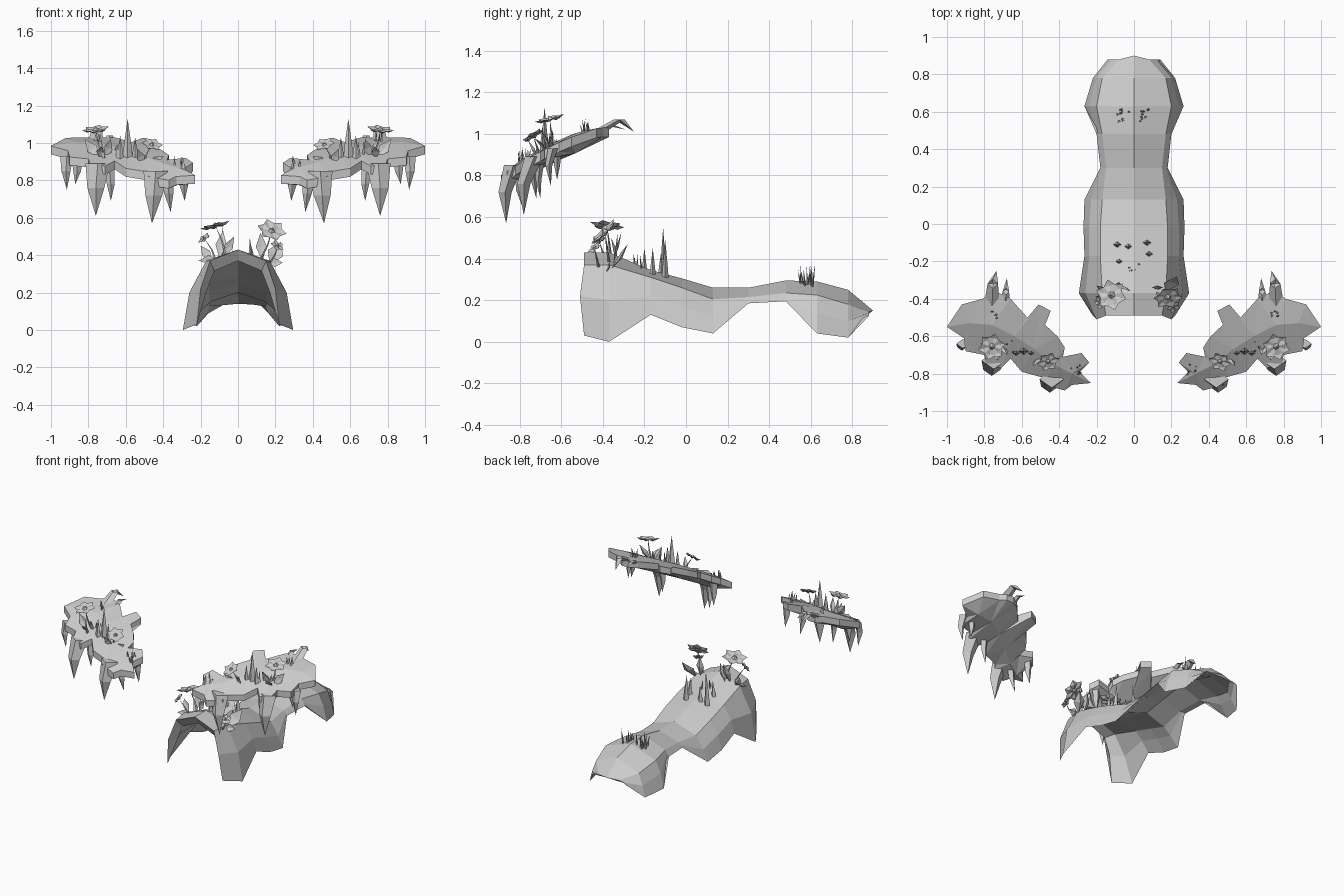
import bpy, bmesh, math, random
from mathutils import Vector as V

if "Cube" in bpy.data.objects:
    bpy.data.objects.remove(bpy.data.objects["Cube"])

random.seed(4)
grey = bpy.data.materials.new("stone_grey")
grey.diffuse_color = (0.6, 0.6, 0.6, 1)
grey.use_nodes = True
grey.node_tree.nodes["Principled BSDF"].inputs["Base Color"].default_value = grey.diffuse_color


def finish(name, bm, side=1):
    """Mirror to the wanted side and turn the mesh into an object."""
    for v in bm.verts:
        v.co.x *= side
    bmesh.ops.recalc_face_normals(bm, faces=bm.faces[:])
    me = bpy.data.meshes.new(name)
    bm.to_mesh(me)
    bm.free()
    me.materials.append(grey)
    ob = bpy.data.objects.new(name, me)
    bpy.context.collection.objects.link(ob)
    return ob


def spike(bm, path, wx, wy, sides=4):
    """Tapering spike: rings along the path, closing in a point."""
    rings = []
    n = len(path) - 1
    for i, p in enumerate(path[:-1]):
        k = 1 - 0.6 * i / n
        rings.append([bm.verts.new(V(p) + V((wx * k * math.cos(a), wy * k * math.sin(a), 0)))
                      for a in (math.tau * j / sides for j in range(sides))])
    tip = bm.verts.new(path[-1])
    bm.faces.new(rings[0])
    for j in range(sides):
        k = (j + 1) % sides
        for a, b in zip(rings, rings[1:]):
            bm.faces.new((a[j], a[k], b[k], b[j]))
        bm.faces.new((rings[-1][j], rings[-1][k], tip))


def leaf(bm, base, tip, width, up=(0, 0, 1), fold=0.25, at=0.5):
    """Pointed leaf with a folded midrib."""
    base, tip = V(base), V(tip)
    d = tip - base
    side = d.cross(V(up))
    if side.length < 1e-4:
        side = V((1, 0, 0))
    side.normalize()
    n = side.cross(d).normalized()
    m = base + d * at
    b, t = bm.verts.new(base), bm.verts.new(tip)
    l, r = bm.verts.new(m + side * width), bm.verts.new(m - side * width)
    c, u = bm.verts.new(m - n * width * fold), bm.verts.new(m - n * (width * fold + 0.004))
    for f in ((b, l, c), (l, t, c), (t, r, c), (r, b, c), (b, u, l), (l, u, t), (t, u, r), (r, u, b)):
        bm.faces.new(f)


def flower(bm, base, centre, normal, r, petals=6):
    """Thin stem, ring of petals and a small bud."""
    base, c, n = V(base), V(centre), V(normal).normalized()
    spike(bm, [base, (base + c) / 2 + V((0.008, 0, 0)), c], 0.008, 0.008, 3)
    x = n.orthogonal().normalized()
    y = n.cross(x)
    for i in range(petals):
        a = math.tau * i / petals
        d = x * math.cos(a) + y * math.sin(a)
        leaf(bm, c, c + d * r + n * 0.1 * r, r * 0.38, n, 0.3, 0.6)
    ring = [bm.verts.new(c + 0.25 * r * (x * math.cos(a) + y * math.sin(a)))
            for a in (math.tau * i / 5 for i in range(5))]
    top, low = bm.verts.new(c + n * 0.25 * r), bm.verts.new(c - n * 0.15 * r)
    for i in range(5):
        bm.faces.new((ring[i], ring[i - 1], top))
        bm.faces.new((ring[i], ring[i - 1], low))


def grass(bm, centre, spread, count, height):
    """Loose tuft of narrow blades."""
    for _ in range(count):
        p = V(centre) + V((random.uniform(-1, 1) * spread, random.uniform(-1, 1) * spread, -0.01))
        h = height * random.uniform(0.55, 1)
        q = p + V((random.uniform(-.015, .015), random.uniform(-.015, .015), h))
        spike(bm, [p, p + (q - p) * 0.4, q], 0.009, 0.006, 3)


# Back shell: y, ridge z, crease x z, flank x z, hem x z
sections = [
    (-.49, .43, .15, .37, .20, .22, .22, .03), (-.37, .43, .17, .37, .26, .20, .295, .0),
    (-.17, .345, .18, .31, .24, .22, .265, .13), (-.02, .305, .18, .26, .24, .17, .27, .07),
    (.13, .26, .17, .205, .23, .12, .265, .04), (.30, .26, .15, .215, .17, .20, .18, .185),
    (.48, .295, .17, .235, .185, .21, .20, .195), (.63, .29, .20, .225, .24, .14, .265, .04),
    (.78, .25, .17, .18, .20, .10, .22, .02), (.88, .15, .08, .145, .12, .14, .14, .125)]
bm = bmesh.new()
rows = []
for y, zt, xc, zc, xm, zm, xb, zb in sections:
    t = min(0.06, (zt - zb) * 0.4)
    iy = y + 0.04 if y < -.4 else y
    hem = [(xb, y, zb)]
    outer = [(xm, y - 0.02 * (y < -.4), zm), (xc, y, zc), (0, y + 0.02 * (y > .8), zt)]
    inner = [(0, iy, zt - t), (xc - t * .4, iy, zc - t * .9), (xm - t * .5, iy, zm - t * .3)]
    flip = lambda ps: [(-a, b, c) for a, b, c in ps]
    ring = hem + outer + flip(outer[:2][::-1]) + flip(hem) + flip(inner[1:][::-1]) + inner
    rows.append([bm.verts.new(p) for p in ring])
for a, b in zip(rows, rows[1:]):
    for i in range(len(a)):
        bm.faces.new((a[i - 1], a[i], b[i], b[i - 1]))
for r in (rows[0], rows[-1]):
    for i in range(3):                      # rim strips on both ends
        lo, hi = (r[-i] if i else r[0]), r[-i - 1]
        bm.faces.new([v for v in dict.fromkeys((lo, r[i], r[i + 1], hi))])
        lo, hi = r[6 + i], r[7 + i]
        bm.faces.new([v for v in dict.fromkeys((lo, r[6 - i], r[5 - i], hi))])
finish("back_shell", bm)

# Plants on the back shell
bm = bmesh.new()
flower(bm, (-.07, -.36, .40), (-.12, -.38, .555), (-.25, .1, 1), .085)
flower(bm, (.12, -.37, .38), (.18, -.39, .53), (.2, -.7, .7), .08)
flower(bm, (.17, -.42, .36), (.21, -.44, .45), (.4, -.6, .7), .04, 5)
flower(bm, (-.12, -.38, .37), (-.18, -.42, .49), (-.6, -.4, .7), .04, 5)
finish("shell_flowers", bm)
bm = bmesh.new()
for b, t, w in [((.13, -.35, .37), (.12, -.33, .52), .03), ((.17, -.36, .35), (.23, -.28, .47), .045),
                ((.15, -.38, .36), (.24, -.37, .36), .025), ((-.1, -.36, .38), (-.08, -.31, .53), .03),
                ((-.1, -.37, .38), (-.21, -.39, .37), .025), ((-.08, -.33, .39), (-.02, -.36, .50), .025),
                ((-.14, -.36, .37), (-.2, -.33, .45), .025)]:
    leaf(bm, b, t, w, (0, -1, .3))
for x, y, h in [(-.09, -.11, .22), (.07, -.10, .16), (.08, -.16, .12), (-.08, -.2, .12), (-.03, -.12, .10)]:
    spike(bm, [(x, y, .31), (x, y, .31 + h * .4), (x * .9, y, .33 + h)], .022, .016)
finish("shell_leaves", bm)
bm = bmesh.new()
grass(bm, (-.06, .58, .27), .035, 8, .12)
grass(bm, (.06, .58, .27), .035, 8, .12)
grass(bm, (0, -.22, .35), .03, 5, .09)
finish("shell_grass", bm)


# Shoulder plates
def slope(y):
    d = max(0, -.42 - y)
    return 1.03 - .3 * d - .4 * d * d


outline = [(1.0, -.55), (.92, -.43), (.81, -.40), (.77, -.37), (.72, -.37), (.66, -.40), (.57, -.50),
           (.51, -.43), (.445, -.465), (.485, -.53), (.41, -.60), (.37, -.66), (.38, -.71), (.28, -.69),
           (.24, -.74), (.29, -.79), (.23, -.85), (.33, -.86), (.37, -.89), (.48, -.86), (.49, -.82),
           (.60, -.79), (.66, -.72), (.71, -.77), (.79, -.75), (.80, -.70), (.90, -.68), (.91, -.61)]
spine = [(.88, -.53), (.76, -.54), (.64, -.60), (.53, -.67), (.43, -.75), (.33, -.80)]
drips = [((.915, -.64, .93), (.92, -.66, .85), (.915, -.65, .75), .035),
         ((.75, -.73, .89), (.76, -.78, .76), (.76, -.78, .61), .065),
         ((.69, -.70, .88), (.68, -.71, .78), (.68, -.70, .69), .03),
         ((.44, -.83, .85), (.45, -.87, .72), (.46, -.865, .57), .065),
         ((.38, -.80, .84), (.37, -.80, .73), (.36, -.78, .63), .035),
         ((.29, -.73, .89), (.29, -.73, .78), (.285, -.72, .69), .035),
         ((.86, -.62, .93), (.86, -.62, .85), (.87, -.62, .78), .03)]

for side, word in ((-1, "right"), (1, "left")):
    bm = bmesh.new()
    near = [min(range(len(spine)), key=lambda k: (V(spine[k]) - V(p)).length) for p in outline]
    rims = []
    for dz, bulge in ((0, .012), (-.045, -.04)):
        rim = [bm.verts.new((x, y, slope(y) + dz)) for x, y in outline]
        mid = [bm.verts.new((x, y, slope(y) + dz + bulge)) for x, y in spine]
        rims.append(rim)
        for i in range(len(rim)):
            a, b = near[i - 1], near[i]
            step = 1 if b >= a else -1
            for k in range(a, b, step):
                bm.faces.new((rim[i - 1], mid[k], mid[k + step]))
            bm.faces.new((rim[i - 1], rim[i], mid[b]))
    for i in range(len(outline)):
        bm.faces.new((rims[0][i - 1], rims[0][i], rims[1][i], rims[1][i - 1]))
    finish(word + "_shoulder_plate", bm, side)

    # hanging drips and rear hooks
    bm = bmesh.new()
    for a, b, c, w in drips:
        spike(bm, [a, b, c], w, w * .7)
    spike(bm, [(.76, -.42, 1.01), (.755, -.32, 1.07), (.735, -.25, 1.01)], .04, .035)
    spike(bm, [(.69, -.42, 1.01), (.685, -.36, 1.04), (.68, -.29, 1.02)], .025, .03)
    finish(word + "_drips", bm, side)

    # plants on the plate
    bm = bmesh.new()
    flower(bm, (.72, -.64, .93), (.76, -.655, 1.07), (.1, -.25, 1), .075)
    flower(bm, (.50, -.70, .89), (.46, -.735, .99), (-.2, -.5, .8), .06)
    finish(word + "_flowers", bm, side)
    bm = bmesh.new()
    for x, y, h, w in [(.59, -.68, .23, .03), (.63, -.69, .14, .022), (.55, -.69, .13, .02)]:
        spike(bm, [(x, y, .89), (x, y, .9 + h * .35), (x, y, .9 + h)], w, w * .7)
    for b, t, w in [((.71, -.65, .92), (.68, -.70, 1.02), .025), ((.74, -.66, .92), (.82, -.64, 1.02), .03),
                    ((.74, -.67, .92), (.73, -.73, .98), .025), ((.50, -.71, .88), (.54, -.76, .97), .022),
                    ((.48, -.72, .88), (.40, -.72, .93), .022)]:
        leaf(bm, b, t, w, (0, -1, .3))
    finish(word + "_leaves", bm, side)
    bm = bmesh.new()
    grass(bm, (.75, -.48, 1.01), .02, 5, .08)
    grass(bm, (.31, -.78, .87), .03, 5, .08)
    grass(bm, (.68, -.66, .93), .04, 5, .10)
    finish(word + "_grass", bm, side)
